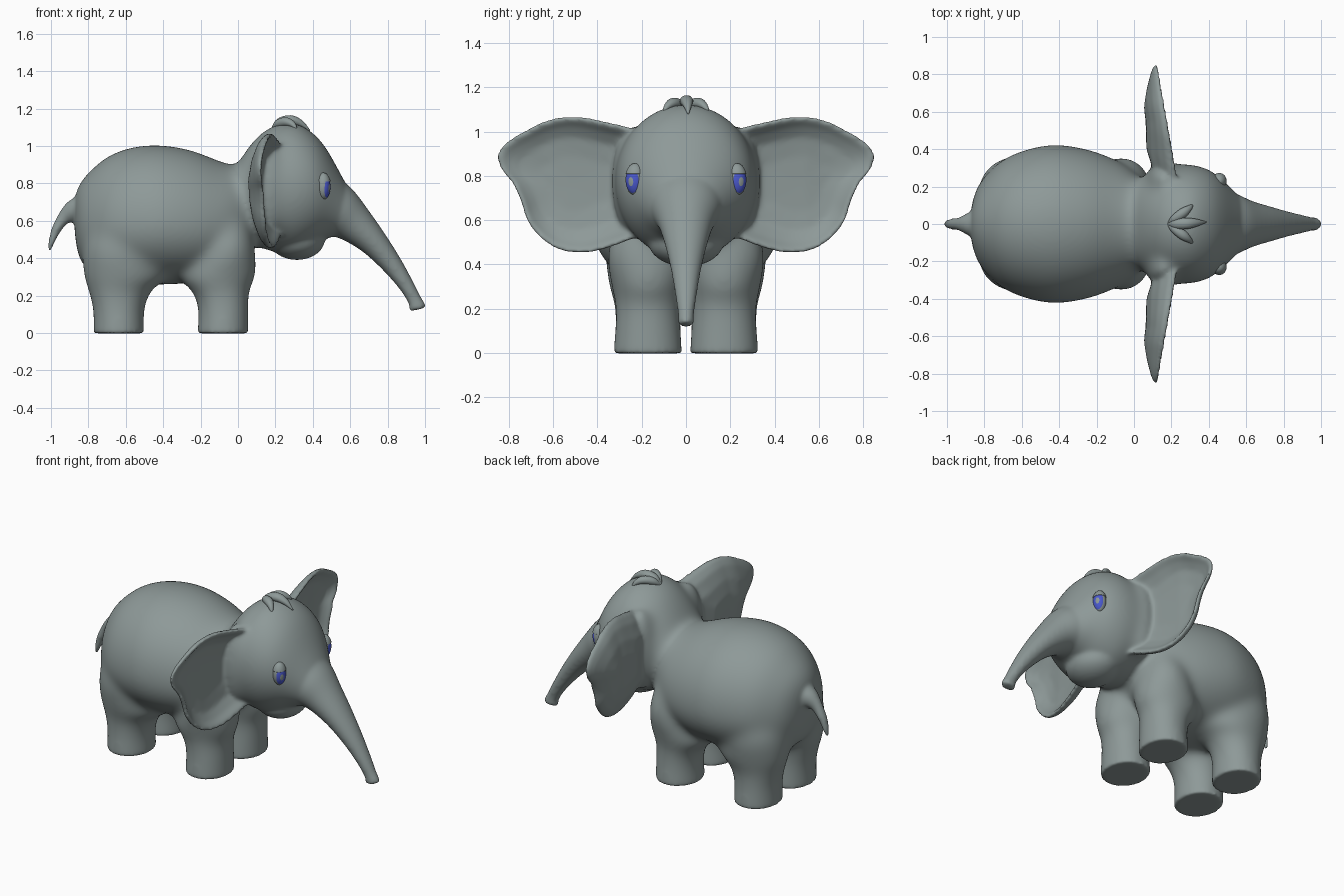
import bpy, bmesh, math
from mathutils import Vector, Matrix

if "Cube" in bpy.data.objects:
    bpy.data.objects.remove(bpy.data.objects["Cube"])


def material(name, rgb):
    m = bpy.data.materials.new(name)
    m.diffuse_color = (*rgb, 1)
    m.use_nodes = True
    m.node_tree.nodes["Principled BSDF"].inputs["Base Color"].default_value = m.diffuse_color
    return m


GREY = material("grey skin", (0.27, 0.32, 0.315))
BLUE = material("blue iris", (0.07, 0.1, 0.62))


def spline(rows, steps=5, closed=False):
    """Catmull-Rom resampling of equal-length tuples."""
    n, out = len(rows), []
    for i in range(n if closed else n - 1):
        if closed:
            q = [rows[(i + k) % n] for k in (-1, 0, 1, 2)]
        else:
            q = [rows[min(max(i + k, 0), n - 1)] for k in (-1, 0, 1, 2)]
        for s in range(steps):
            t = s / steps
            out.append(tuple(0.5 * (2 * b + (c - a) * t + (2 * a - 5 * b + 4 * c - d) * t * t
                                    + (3 * b - a - 3 * c + d) * t ** 3) for a, b, c, d in zip(*q)))
    return out if closed else out + [rows[-1]]


def skin(bm, loops):
    """Bridge loops of points and cap both ends."""
    rings = [[bm.verts.new(p) for p in loop] for loop in loops]
    n = len(rings[0])
    for a, b in zip(rings, rings[1:]):
        for i in range(n):
            bm.faces.new((a[i], a[(i + 1) % n], b[(i + 1) % n], b[i]))
    bm.faces.new(rings[0][::-1])
    bm.faces.new(rings[-1])


def ellipse(c, u, v, low=None, n=48):
    """Ellipse; the lower half may have its own radius."""
    low = low or v
    pts = []
    for i in range(n):
        cs, sn = math.cos(2 * math.pi * i / n), math.sin(2 * math.pi * i / n)
        pts.append(c + u * cs + (v if sn > 0 else low) * sn)
    return pts


def hull(bm, rows, belly):
    """Upright cross-sections: x, top, bottom, half width; widest at the belly fraction."""
    skin(bm, [ellipse(Vector((x, 0, b + (t - b) * belly)), Vector((0, w, 0)), Vector((0, 0, (t - b) * (1 - belly))),
                      Vector((0, 0, (t - b) * belly))) for x, t, b, w in spline(rows)])


def tube(bm, rows):
    """Tapered tube along a path: x, y, z, side radius, thickness radius."""
    pts = spline(rows)
    loops = []
    for i, (x, y, z, rs, rt) in enumerate(pts):
        a, b = pts[max(i - 1, 0)], pts[min(i + 1, len(pts) - 1)]
        t = (Vector(b[:3]) - Vector(a[:3])).normalized()
        u = Vector((-t.y, t.x, 0)) if math.hypot(t.x, t.y) > 0.05 else Vector((0, 1, 0))
        u.normalize()
        loops.append(ellipse(Vector((x, y, z)), u * rs, t.cross(u) * rt))
    skin(bm, loops)


def leg(bm, side, rows):
    """Upright leg: centre x, z, x radius, y radius."""
    skin(bm, [ellipse(Vector((x, 0.172 * side, z)), Vector((a, 0, 0)), Vector((0, b, 0)))
              for x, z, a, b in spline(rows)])


def ball(bm, centre, radii):
    bmesh.ops.create_uvsphere(bm, u_segments=32, v_segments=20, radius=1,
                              matrix=Matrix.Translation(centre) @ Matrix.Diagonal((*radii, 1)))


def finish(bm, name, mats):
    bmesh.ops.recalc_face_normals(bm, faces=bm.faces)
    for f in bm.faces:
        f.smooth = True
    me = bpy.data.meshes.new(name)
    bm.to_mesh(me)
    bm.free()
    for m in mats:
        me.materials.append(m)
    ob = bpy.data.objects.new(name, me)
    bpy.context.collection.objects.link(ob)
    return ob


def fuse(ob, rounds, size):
    """Merge overlapping volumes into one soft skin."""
    rm = ob.modifiers.new("fuse", 'REMESH')
    rm.mode = 'VOXEL'
    rm.voxel_size = size
    rm.use_smooth_shade = True
    sm = ob.modifiers.new("soften", 'SMOOTH')
    sm.factor = 0.5
    sm.iterations = rounds


bm = bmesh.new()
# barrel and rump
hull(bm, [(-.875, .74, .53, .07), (-.85, .795, .40, .17), (-.803, .855, .34, .25), (-.7, .942, .29, .345),
          (-.57, .992, .265, .4), (-.42, 1.005, .258, .425), (-.25, .977, .268, .4), (-.1, .92, .31, .345),
          (0, .89, .38, .28), (.08, .87, .46, .2)], .43)
# head
hull(bm, [(-.03, .86, .58, .2), (.05, .985, .49, .25), (.12, 1.065, .455, .285), (.2, 1.112, .43, .315),
          (.3, 1.125, .42, .32), (.4, 1.072, .465, .293), (.47, .992, .505, .242), (.54, .87, .515, .175),
          (.6, .76, .52, .125)], .5)
for side in (-1, 1):
    # ear roots
    ball(bm, (.16, .24 * side, .775), (.095, .1, .26))
    # front and rear legs, cut off at the ground below
    leg(bm, side, [(-.08, -.08, .14, .16), (-.08, .0, .139, .159), (-.078, .12, .136, .15),
                   (-.088, .2, .147, .147), (-.1, .245, .168, .153), (-.105, .3, .2, .165), (-.06, .45, .152, .185),
                   (-.06, .6, .12, .13)])
    leg(bm, side, [(-.637, -.08, .139, .16), (-.637, .0, .138, .159), (-.638, .12, .138, .15),
                   (-.634, .2, .16, .15), (-.625, .245, .182, .158), (-.605, .3, .22, .175), (-.63, .45, .2, .19),
                   (-.65, .6, .14, .14)])
core = finish(bm, "body_core", [])
fuse(core, 80, 0.012)
bm = bmesh.new()
bm.from_mesh(core.evaluated_get(bpy.context.evaluated_depsgraph_get()).to_mesh())
bpy.data.objects.remove(core)
bmesh.ops.bisect_plane(bm, geom=bm.verts[:] + bm.edges[:] + bm.faces[:], plane_co=(0, 0, -.002),
                       plane_no=(0, 0, -1), clear_outer=True)
bmesh.ops.holes_fill(bm, edges=[e for e in bm.edges if e.is_boundary])

# trunk
tube(bm, [(.45, 0, .7, .18, .16), (.54, 0, .645, .16, .14), (.62, 0, .585, .125, .108), (.72, 0, .49, .095, .078),
          (.82, 0, .37, .067, .057), (.9, 0, .255, .048, .042), (.945, 0, .175, .037, .038),
          (.957, 0, .145, .037, .045), (.962, 0, .125, .036, .045)])
# lower jaw
ball(bm, (.315, 0, .5), (.15, .17, .11))
# tail
tube(bm, [(-.78, 0, .66, .1, .1), (-.87, 0, .652, .068, .068), (-.93, 0, .615, .036, .038),
          (-.975, 0, .545, .03, .026), (-1.0, 0, .475, .022, .016), (-1.01, 0, .44, .012, .01)])

EAR = [(.12, .97), (.24, 1.015), (.36, 1.045), (.5, 1.07), (.62, 1.055), (.72, 1.01), (.81, .955), (.853, .9),
       (.84, .835), (.785, .765), (.75, .69), (.72, .6), (.665, .525), (.58, .468), (.48, .45), (.38, .465),
       (.25, .51), (.12, .56), (.1, .7), (.1, .85)]
# ear section from the dish in front, over the rim, to the back: scale, depth
SECTION = [(.05, -.068), (.4, -.066), (.68, -.055), (.84, -.028), (.93, -.003), (.985, .004), (1, -.008),
           (.98, -.03), (.86, -.06), (.6, -.092), (.3, -.112), (.05, -.115)]
for side in (-1, 1):
    loops = []
    for s, d in SECTION:
        loop = []
        for y, z in spline(EAR, 4, True):
            y2, z2 = .53 + (y - .53) * s, .77 + (z - .77) * s
            depth = 1 - 1.7 * max(0, y2 - .64) + 1.5 * min(max(0, .55 - y2), .2)
            loop.append(Vector((.225 - .175 * (y2 - .28) + d * depth, y2 * side, z2)))
        loops.append(loop)
    skin(bm, loops)
fuse(finish(bm, "elephant_body", [GREY]), 14, 0.01)

# hair tuft
bm = bmesh.new()
tube(bm, [(.185, 0, 1.09, .008, .008), (.22, 0, 1.125, .026, .022), (.28, .003, 1.138, .03, .026),
          (.335, .007, 1.12, .02, .018), (.385, .01, 1.08, .003, .003)])
for side in (-1, 1):
    tube(bm, [(.185, 0, 1.09, .008, .008), (.215, .025 * side, 1.118, .022, .022),
              (.26, .058 * side, 1.128, .026, .024), (.295, .085 * side, 1.112, .016, .015),
              (.315, .105 * side, 1.08, .003, .003)])
finish(bm, "hair_tuft", [GREY])

# eyes: the pole of each ball looks along the gaze, iris picked by polar angle
for side, tag in ((-1, "right"), (1, "left")):
    place = Matrix.Translation((.456, .23 * side, .782))
    gaze = Vector((.86, .46 * side, -.12)).to_track_quat('Z', 'Y').to_matrix().to_4x4()
    bm = bmesh.new()
    bmesh.ops.create_uvsphere(bm, u_segments=32, v_segments=32, radius=1)
    for f in bm.faces:
        f.material_index = 1 if .95 > f.calc_center_median().normalized().z > .64 else 0
    bm.transform(place @ Matrix.Diagonal((.038, .043, .07, 1)) @ gaze)
    finish(bm, tag + "_eyeball", [GREY, BLUE])
    # upper eyelid
    bm = bmesh.new()
    bmesh.ops.create_uvsphere(bm, u_segments=32, v_segments=24, radius=1)
    bmesh.ops.bisect_plane(bm, geom=bm.verts[:] + bm.edges[:] + bm.faces[:], plane_co=(0, 0, .36),
                           plane_no=(0, 0, 1), clear_inner=True)
    bmesh.ops.holes_fill(bm, edges=[e for e in bm.edges if e.is_boundary])
    bm.transform(place @ Matrix.Diagonal((.042, .046, .075, 1)))
    finish(bm, tag + "_eyelid", [GREY])
